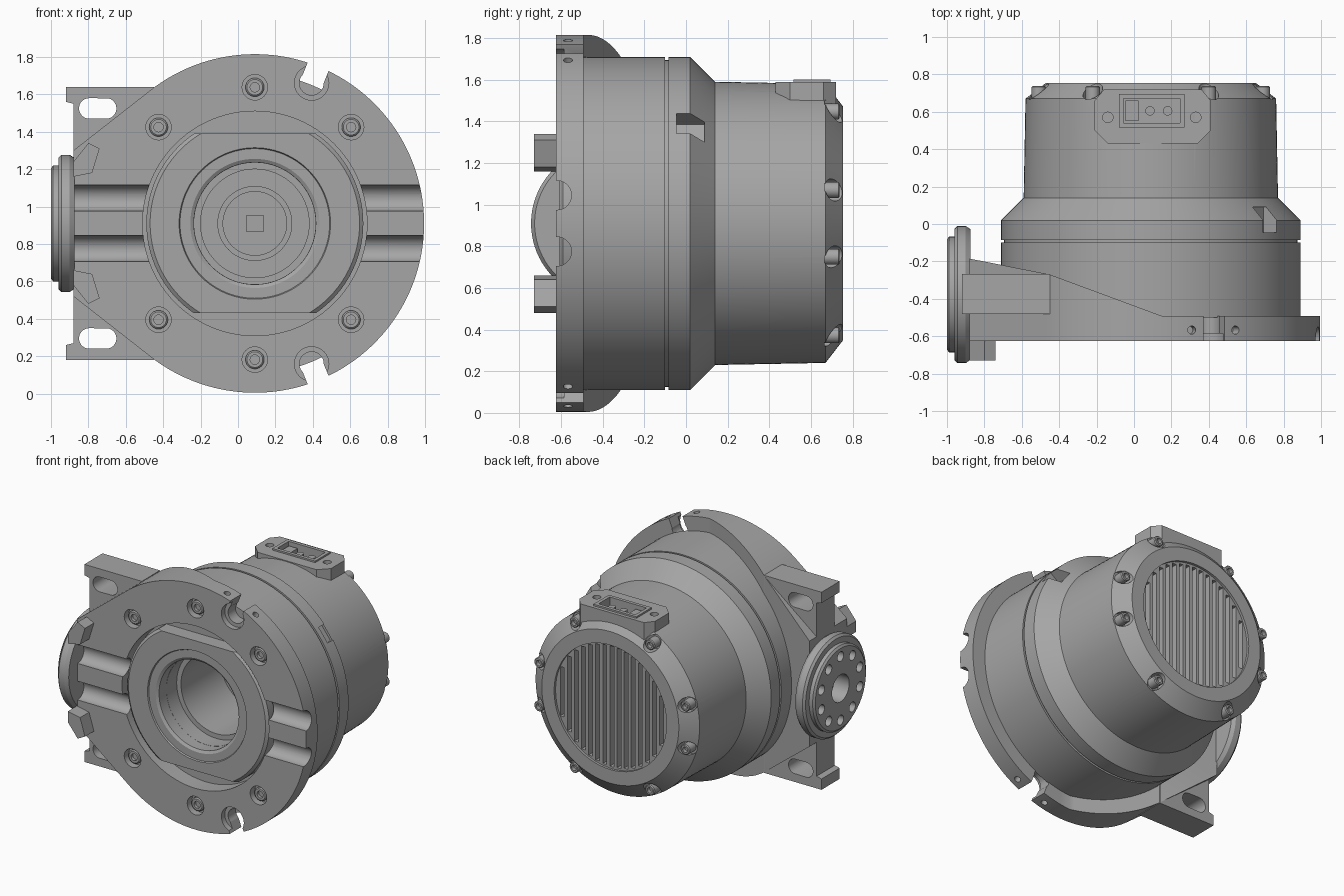
import bpy, bmesh, math
from mathutils import Vector, Matrix

if "Cube" in bpy.data.objects:
    bpy.data.objects.remove(bpy.data.objects["Cube"], do_unlink=True)

CX, CZ = 0.09, 0.91                      # main axis runs along y
MAIN = (CX, 0, CZ)
X, Y, Z = Vector((1, 0, 0)), Vector((0, 1, 0)), Vector((0, 0, 1))

grey = bpy.data.materials.new("cast metal grey")
grey.use_nodes = True
COLOUR = (0.38, 0.38, 0.38, 1)
grey.diffuse_color = COLOUR
grey.node_tree.nodes["Principled BSDF"].inputs["Base Color"].default_value = COLOUR


def finish(name, bm):
    bmesh.ops.recalc_face_normals(bm, faces=bm.faces)
    mesh = bpy.data.meshes.new(name)
    bm.to_mesh(mesh)
    bm.free()
    mesh.materials.append(grey)
    ob = bpy.data.objects.new(name, mesh)
    bpy.context.collection.objects.link(ob)
    return ob


def lathe(name, profile, centre, axis=Y, steps=96, ring=False):
    """Revolve (radius, height) points about an axis; ring closes the profile."""
    bm = bmesh.new()
    vs = [bm.verts.new((r, 0, h)) for r, h in profile]
    pairs = list(zip(vs, vs[1:])) + ([(vs[-1], vs[0])] if ring else [])
    edges = [bm.edges.new(p) for p in pairs]
    bmesh.ops.spin(bm, geom=vs + edges, cent=(0, 0, 0), axis=Z,
                   angle=math.tau, steps=steps, use_merge=True)
    bmesh.ops.remove_doubles(bm, verts=bm.verts, dist=1e-5)
    turn = Z.rotation_difference(axis).to_matrix().to_4x4()
    bm.transform(Matrix.Translation(centre) @ turn)
    return finish(name, bm)


def rod(name, r, lo, hi, centre, axis=Y, steps=32):
    return lathe(name, [(0, lo), (r, lo), (r, hi), (0, hi)], centre, axis, steps)


def prism(name, points, lo, hi, axis="y"):
    """Extrude a flat outline, given in xz (axis y) or xy (axis z)."""
    bm = bmesh.new()
    put = (lambda a, b: (a, lo, b)) if axis == "y" else (lambda a, b: (a, b, lo))
    face = bm.faces.new([bm.verts.new(put(a, b)) for a, b in points])
    out = bmesh.ops.extrude_face_region(bm, geom=[face])["geom"]
    push = (Y if axis == "y" else Z) * (hi - lo)
    bmesh.ops.translate(bm, verts=[v for v in out if isinstance(v, bmesh.types.BMVert)], vec=push)
    return finish(name, bm)


def rect(x0, x1, y0, y1):
    return [(x0, y0), (x1, y0), (x1, y1), (x0, y1)]


def polar(deg, r):
    a = math.radians(deg)
    return CX + r * math.cos(a), CZ + r * math.sin(a)


def radial_rect(deg, r0, r1, width):
    a = math.radians(deg)
    side = Vector((-math.sin(a), math.cos(a))) * width / 2
    p, q = Vector(polar(deg, r0)), Vector(polar(deg, r1))
    return [tuple(v) for v in (p - side, q - side, q + side, p + side)]


def cut(target, *cutters):
    for c in cutters:
        mod = target.modifiers.new("cut", "BOOLEAN")
        mod.operation, mod.solver, mod.object = "DIFFERENCE", "EXACT", c
        bpy.context.view_layer.objects.active = target
        bpy.ops.object.modifier_apply(modifier=mod.name)


def drop(*obs):
    for o in obs:
        bpy.data.objects.remove(o, do_unlink=True)


def carve(target, *cutters):
    cut(target, *cutters)
    drop(*cutters)


# Main housing with stepped bore, groove, shoulder and rear chamfer
body = lathe("housing", [
    (0, .06), (.17, .06), (.17, 0), (.2, 0), (.2, .08), (.29, .08), (.29, -.38),
    (.325, -.38), (.325, -.5), (.8, -.5), (.8, -.1), (.785, -.1), (.785, -.085),
    (.8, -.085), (.8, .02), (.68, .14), (.67, .67), (.56, .755), (0, .755)], MAIN, steps=128)
carve(body, prism("c", radial_rect(37, .71, .95, .12), -.045, .09))
prism("shaft_square", rect(CX - .045, CX + .045, CZ - .045, CZ + .045), .05, .065)

# Rear vent grille
carve(body, rod("c", .46, .737, .9, MAIN, steps=64))
for i in range(-7, 8):
    off = i * .058
    half = math.sqrt(.445 ** 2 - off ** 2)
    carve(body, prism("c", rect(CX + off - .016, CX + off + .016, CZ - half, CZ + half), .64, .9))

# Rear cover screws in pockets on the chamfer
for side in (0, 180):
    for a in (-60, -15, 15, 60):
        x, z = polar(side + a, .62)
        carve(body, rod("c", .053, .665, .9, (x, 0, z)))
        lathe("rear_screw", [(0, .66), (.038, .66), (.038, .732), (.032, .738),
                             (.02, .738), (.02, .71), (0, .71)], (x, 0, z), steps=24)

# Connector housing on top
socket = prism("connector_housing", [
    (-.21, .5), (-.14, .43), (.34, .43), (.41, .5), (.41, .66), (.36, .72),
    (-.16, .72), (-.21, .66)], 1.36, 1.59, "z")
rim = prism("connector_rim", rect(-.08, .27, .515, .695), 1.57, 1.602, "z")
pocket = prism("c", rect(-.055, .245, .54, .67), 1.52, 1.8, "z")
for part in (socket, rim, body):
    cut(part, pocket)
drop(pocket)
for x in (-.14, .33):
    hole = rod("c", .028, 1.54, 1.8, (x, .57, 0), Z, 24)
    cut(socket, hole)
    cut(body, hole)
    drop(hole)
prism("connector_block", rect(-.045, .025, .55, .66), 1.51, 1.575, "z")
for x in (.085, .18):
    rod("connector_pin", .025, 1.51, 1.575, (x, .605, 0), Z, 20)

# Front flange running into the side arm, tapered at the back
outline = [polar(-128 + i * 2, .905) for i in range(129)]
outline += [(-.88, CZ + .39), (-.88, CZ - .39)]
flange = prism("front_flange", outline, -.625, -.1)
carve(flange, prism("c", [(-1.2, -.13), (-.88, -.185), (-.45, -.27), (.15, -.492),
                          (1.3, -.492), (1.3, .3), (-1.2, .3)], -.5, 2.5, "z"))
carve(flange, rod("c", .6, -.8, .4, MAIN, steps=96))
for s in (-1, 1):
    # cable grooves across the face
    carve(flange, rod("c", .07, -1.3, 1.3, (0, -.62, CZ + s * .135), X, 40))
    # rim notches with countersinks and locating holes
    x, z = polar(s * 68, .81)
    carve(flange, rod("c", .065, -.8, -.3, (x, 0, z)),
          prism("c", radial_rect(s * 68, .81, 1.1, .12), -.8, -.3),
          rod("c", .092, -.8, -.585, (x, 0, z)))
    for a in (60, 76):
        hx, hz = polar(s * a, 0.8)
        d = math.radians(s * a)
        carve(flange, rod("c", .022, .04, .3, (hx, -.567, hz),
                          Vector((math.cos(d), 0, math.sin(d))), 20))

# Flange screws in counterbores
for a in (45, 90, 135, 225, 270, 315):
    x, z = polar(a, .728)
    carve(flange, rod("c", .068, -.8, -.57, (x, 0, z)))
    lathe("flange_screw", [(0, -.56), (.05, -.56), (.05, -.6), (.042, -.607),
                           (.025, -.607), (.025, -.585), (0, -.585)], (x, 0, z), steps=24)

# Front seal plate with flats above and below
plate = lathe("seal_plate", [(.326, -.49), (.326, -.585), (.345, -.597), (.4, -.597), (.405, -.607),
                             (.56, -.607), (.58, -.59), (.58, -.49)], MAIN, ring=True)
for s in (-1, 1):
    z0, z1 = sorted((CZ + s * .48, CZ + s * .9))
    carve(plate, prism("c", rect(-1, 1.2, z0, z1), -.8, -.3))

# Slotted mounting bracket behind the arm
bracket = prism("mounting_bracket", [
    (-.92, .18), (-.45, .18), (-.45, 1.64), (-.92, 1.64), (-.92, 1.56),
    (-.88, 1.55), (-.88, .27), (-.92, .26)], -.48, -.268)
for s in (-1, 1):
    slot = []
    for i in range(26):
        a = math.tau * (i + .5) / 26
        shift = math.copysign(.045, math.cos(a))
        slot.append((-.75 + shift + .055 * math.cos(a), CZ + s * .615 + .055 * math.sin(a)))
    carve(bracket, prism("c", slot, -.8, 0))

# Side output hub with a bolt circle
HUB = (0, -.377, CZ)
hub = lathe("side_hub", [
    (.1, -.875), (.1, -1), (.295, -1), (.31, -.988), (.31, -.96), (.352, -.96),
    (.367, -.945), (.367, -.9), (.35, -.875)], HUB, X, 80, ring=True)
for i in range(10):
    a = math.tau * (i + .5) / 10
    at = (0, HUB[1] + .235 * math.cos(a), HUB[2] + .235 * math.sin(a))
    carve(hub, rod("c", .036, -1.2, -.92, at, X, 20))

# Stop lugs beside the hub
for s in (-1, 1):
    lug = [(-.80, .43), (-.74, .40), (-.78, .27), (-.88, .25), (-.88, .33)]
    prism("stop_lug", [(x, CZ + s * z) for x, z in lug], -.73, -.6)

# Smooth curved faces, keep edges crisp
for ob in bpy.context.scene.objects:
    if ob.type == "MESH" and grey.name in ob.data.materials:
        bpy.ops.object.select_all(action="DESELECT")
        ob.select_set(True)
        bpy.context.view_layer.objects.active = ob
        bpy.ops.object.shade_smooth_by_angle(angle=math.radians(25))
